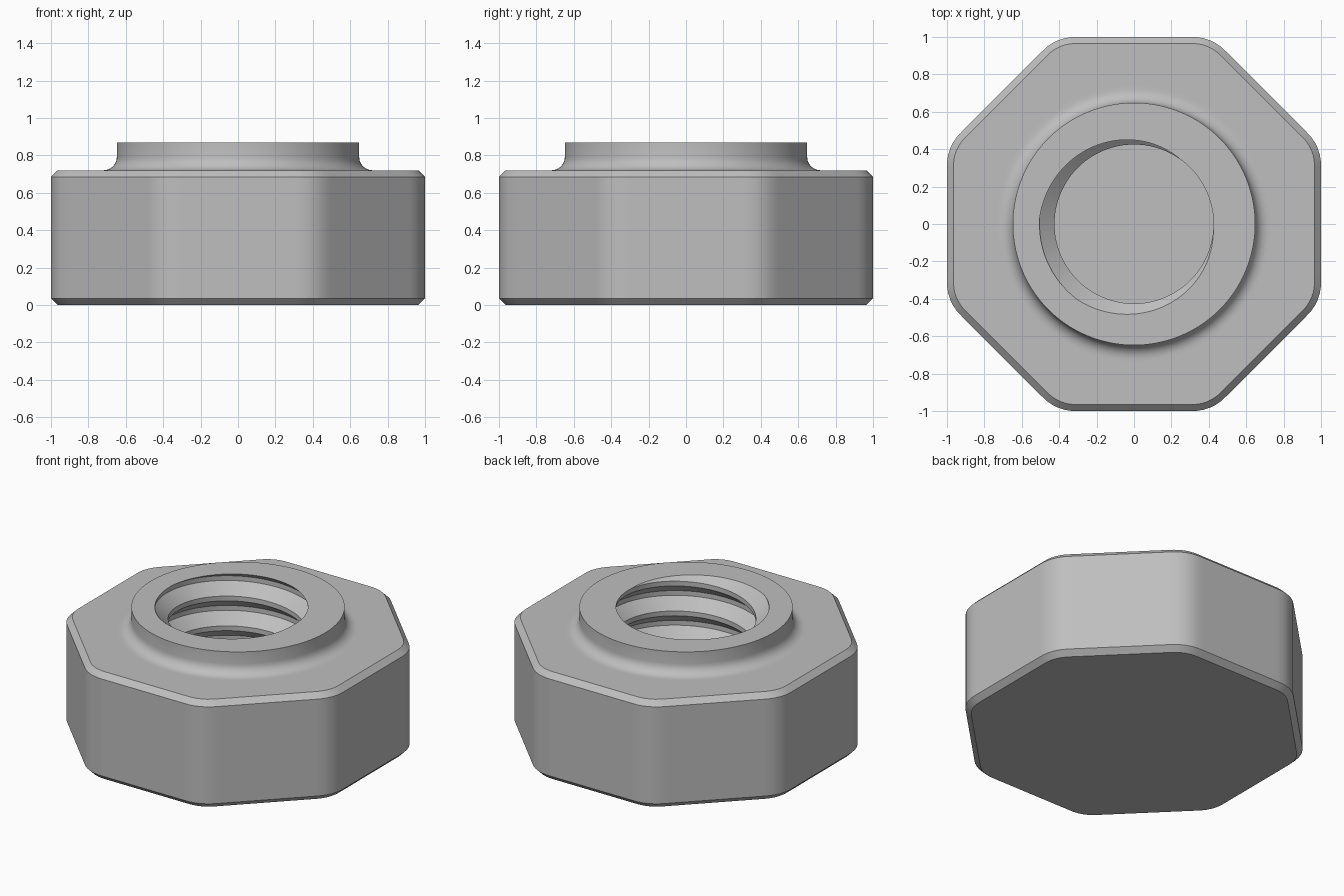
import bpy
import bmesh
from math import sin, cos, tan, pi, radians, sqrt, tau

N = 192                                  # columns around the axis
TOP, SHOULDER, FLOOR = 0.87, 0.72, 0.15  # heights
CHAMFER = 0.035
PITCH, CREST, ROOT = 0.2, 0.425, 0.505   # thread
THREAD_START = radians(205)

cube = bpy.data.objects.get("Cube")
if cube:
    bpy.data.objects.remove(cube, do_unlink=True)

steel = bpy.data.materials.new("grey steel")
steel.use_nodes = True
grey = (0.52, 0.52, 0.52, 1)
steel.diffuse_color = grey
steel.node_tree.nodes["Principled BSDF"].inputs["Base Color"].default_value = grey


def octagon_radius(angle, inset):
    """Distance from the axis to an octagon with rounded corners."""
    half = pi / 8
    apothem, corner = 1 - inset, 0.24 - inset
    phi = abs((angle + half) % (2 * half) - half)
    centre = (apothem - corner) / cos(half)
    if apothem * tan(phi) < centre * sin(half):
        return apothem / cos(phi)
    psi = half - phi
    return centre * cos(psi) + sqrt(corner ** 2 - (centre * sin(psi)) ** 2)


def thread_radius(angle, z):
    """Distance from the axis to the wall of the threaded bore."""
    u = (z - TOP) / PITCH - (angle - THREAD_START) / tau
    d = abs(u - round(u))
    t = min(max((d - 0.08) / 0.34, 0), 1)
    return ROOT + (CREST - ROOT) * t


def column(angle):
    """Radius and height pairs from the underside, over the collar, to the floor."""
    # Octagonal body with chamfered rims
    pts = [(octagon_radius(angle, inset), z) for inset, z in (
        (CHAMFER, 0), (0, CHAMFER), (0, SHOULDER - CHAMFER), (CHAMFER, SHOULDER))]
    # Raised collar with a hollow fillet
    pts.append((0.74, SHOULDER))
    for i in range(7):
        a = i / 6 * pi / 2
        pts.append((0.72 - 0.072 * sin(a), SHOULDER + 0.07 * (1 - cos(a))))
    pts.append((0.648, TOP))
    # Threaded bore, rows follow the helix and stop at the rim and the floor
    turn = (angle - THREAD_START) / tau
    for k in range(2, -7, -1):
        for step in (0.42, 0.08, -0.08, -0.42):
            z = min(max(TOP + PITCH * (turn + k + step), FLOOR), TOP)
            pts.append((thread_radius(angle, z), z))
    return pts


bm = bmesh.new()
columns = []
for i in range(N + 1):
    a = tau * i / N
    columns.append([bm.verts.new((r * cos(a), r * sin(a), z)) for r, z in column(a)])
for left, right in zip(columns, columns[1:]):
    for j in range(len(left) - 1):
        bm.faces.new((left[j], right[j], right[j + 1], left[j + 1]))
# Flat underside and bore floor
bm.faces.new([c[0] for c in reversed(columns[:-1])])
bm.faces.new([c[-1] for c in columns[:-1]])
bmesh.ops.remove_doubles(bm, verts=bm.verts, dist=0.0001)
bmesh.ops.recalc_face_normals(bm, faces=bm.faces)

mesh = bpy.data.meshes.new("octagonal_nut")
bm.to_mesh(mesh)
bm.free()
mesh.materials.append(steel)
nut = bpy.data.objects.new("octagonal_nut", mesh)
bpy.context.collection.objects.link(nut)

bpy.ops.object.select_all(action="DESELECT")
nut.select_set(True)
bpy.context.view_layer.objects.active = nut
bpy.ops.object.shade_smooth_by_angle(angle=radians(30))
